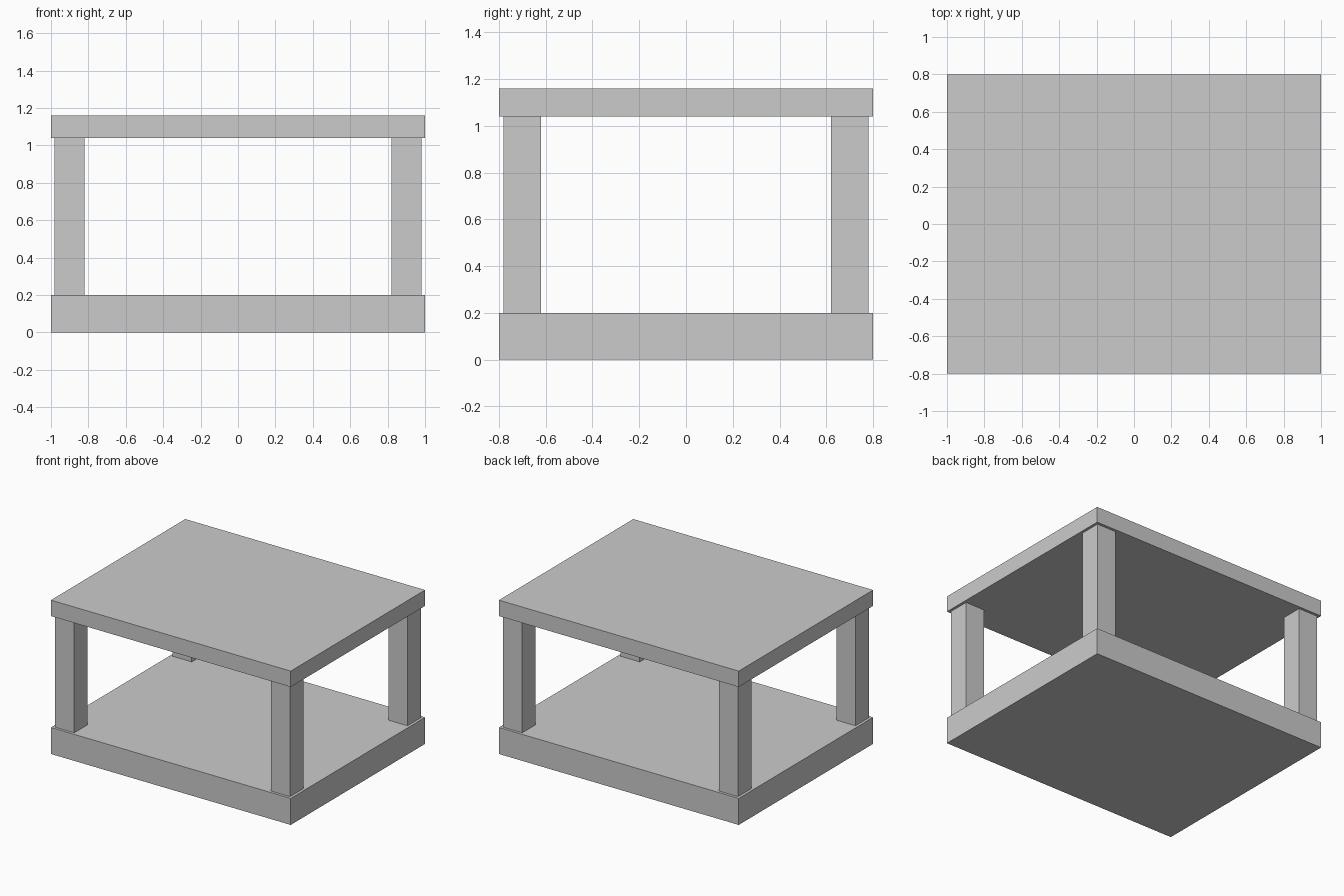
import bpy

if "Cube" in bpy.data.objects:
    bpy.data.objects.remove(bpy.data.objects["Cube"])


def box(name, size, center):
    bpy.ops.mesh.primitive_cube_add(size=1, location=center)
    obj = bpy.context.object
    obj.name = name
    obj.scale = size
    bpy.ops.object.transform_apply(location=False, rotation=False, scale=True)
    return obj


BASE_TOP, LEG_TOP, TOP = 0.20, 1.04, 1.16

# Thick base slab and thinner table top
box("base_slab", (2.0, 1.6, BASE_TOP), (0, 0, BASE_TOP / 2))
box("table_top", (2.0, 1.6, TOP - LEG_TOP), (0, 0, (LEG_TOP + TOP) / 2))

# Four square legs, set slightly in from the corners
for side, x in (("left", -0.9), ("right", 0.9)):
    for end, y in (("front", -0.7), ("back", 0.7)):
        box(f"{end}_{side}_leg", (0.16, 0.16, LEG_TOP - BASE_TOP),
            (x, y, (BASE_TOP + LEG_TOP) / 2))
